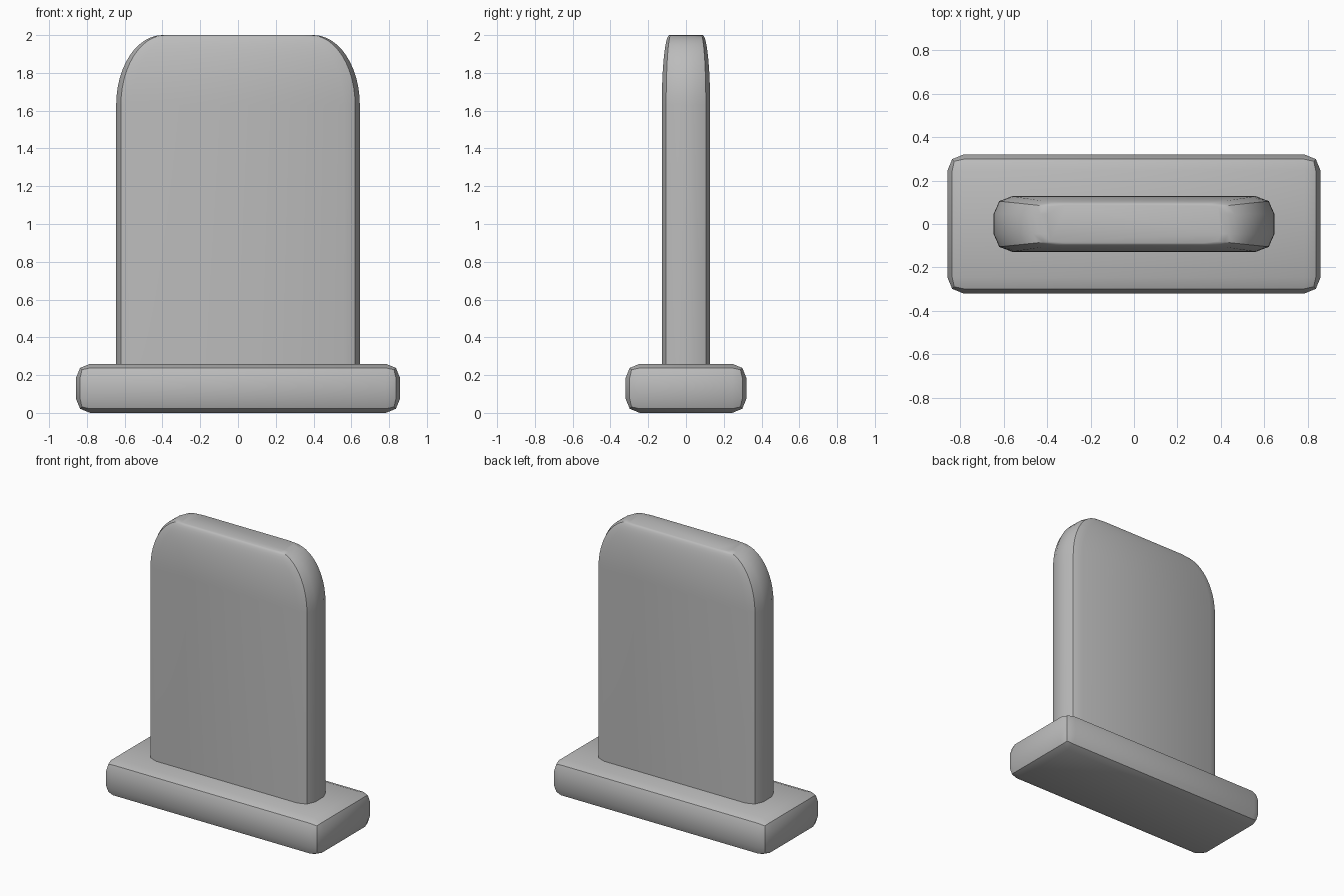
import bpy
import bmesh
from math import sin, cos, pi, radians

cube = bpy.data.objects.get("Cube")
if cube:
    bpy.data.objects.remove(cube, do_unlink=True)

# One plain stone colour
stone = bpy.data.materials.new("grey_stone")
stone.use_nodes = True
colour = (0.5, 0.5, 0.5, 1)
stone.diffuse_color = colour
stone.node_tree.nodes["Principled BSDF"].inputs["Base Color"].default_value = colour


def finish(bm, name):
    """Turn a bmesh into a smooth-shaded stone object with sharp edges kept."""
    bmesh.ops.recalc_face_normals(bm, faces=bm.faces[:])
    mesh = bpy.data.meshes.new(name)
    bm.to_mesh(mesh)
    bm.free()
    mesh.materials.append(stone)
    obj = bpy.data.objects.new(name, mesh)
    bpy.context.collection.objects.link(obj)
    bpy.ops.object.select_all(action='DESELECT')
    obj.select_set(True)
    bpy.context.view_layer.objects.active = obj
    bpy.ops.object.shade_smooth_by_angle(angle=radians(30))
    return obj


# Plinth: box with two-step rounded edges
bm = bmesh.new()
bmesh.ops.create_cube(bm, size=1)
for v in bm.verts:
    v.co = (v.co.x * 1.716, v.co.y * 0.64, (v.co.z + 0.5) * 0.26)
bmesh.ops.bevel(bm, geom=bm.edges[:], offset=0.075, segments=2,
                profile=0.5, affect='EDGES')
finish(bm, "plinth")

# Upright slab: chamfered outline lofted up, then drawn in along a quarter ellipse
SPRING, TOP, STEPS = 1.63, 2.0, 12
lower = [(0.645, 0.047), (0.62, 0.105), (0.56, 0.128)]
upper = [(0.40, 0.045), (0.385, 0.08), (0.31, 0.088)]


def outline(t):
    """Closed outline blended from the lower (0) to the upper (1) corner shape."""
    corner = [(a + (c - a) * t, b + (d - b) * t)
              for (a, b), (c, d) in zip(lower, upper)]
    back = corner + [(-x, y) for x, y in reversed(corner)]
    return back + [(-x, -y) for x, y in back]


levels = [(0.2, 0)]
for i in range(STEPS + 1):
    a = i / STEPS * pi / 2
    levels.append((SPRING + (TOP - SPRING) * sin(a), 1 - cos(a)))

bm = bmesh.new()
rings = [[bm.verts.new((x, y, z)) for x, y in outline(t)] for z, t in levels]
for low, high in zip(rings, rings[1:]):
    for i in range(len(low)):
        j = (i + 1) % len(low)
        bm.faces.new((low[i], low[j], high[j], high[i]))
bm.faces.new(rings[0])
bm.faces.new(rings[-1])
finish(bm, "slab")
